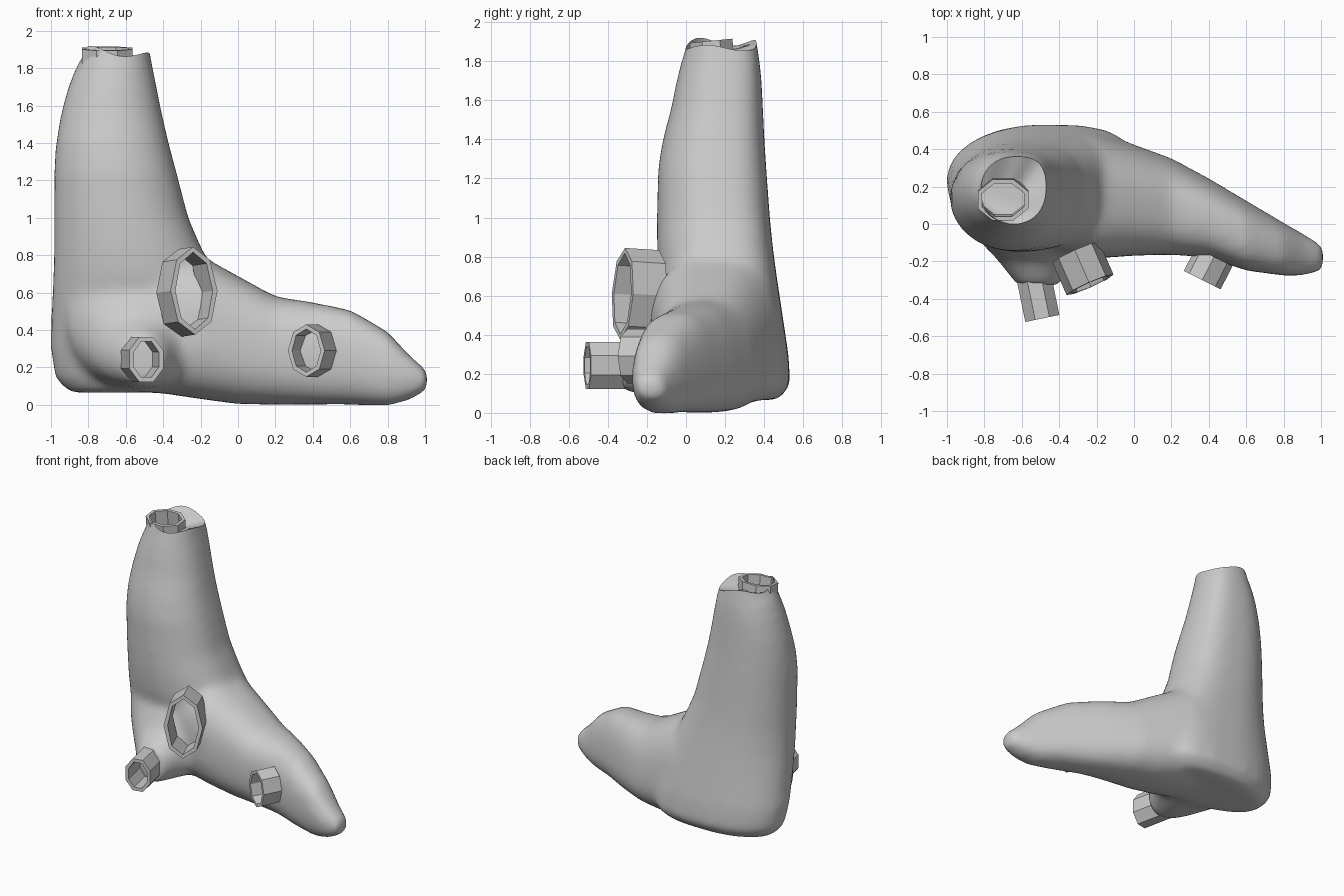
import bpy, bmesh, math
from mathutils import Vector

if "Cube" in bpy.data.objects:
    bpy.data.objects.remove(bpy.data.objects["Cube"])

SIDES = 32


def link(name, bm):
    me = bpy.data.meshes.new(name)
    bmesh.ops.recalc_face_normals(bm, faces=bm.faces)
    bm.to_mesh(me)
    bm.free()
    ob = bpy.data.objects.new(name, me)
    bpy.context.collection.objects.link(ob)
    return ob


def loft(bm, sections, place, ns, lean=0):
    """Closed skin through rounded boxes (t, u0, u1, v0, v1).
    ns: roundness per quadrant; lean narrows the +u side upward."""
    rings = []
    for t, u0, u1, v0, v1 in sections:
        ring = []
        for i in range(SIDES):
            a = 2 * math.pi * i / SIDES
            p = 2 / ns[i * 4 // SIDES]
            c, s = math.cos(a), math.sin(a)
            c, s = math.copysign(abs(c) ** p, c), math.copysign(abs(s) ** p, s)
            if c > 0:
                c *= 1 - lean * max(0, s + .5)
            u = (u0 + u1) / 2 + c * (u1 - u0) / 2
            v = (v0 + v1) / 2 + s * (v1 - v0) / 2
            ring.append(bm.verts.new(place(t, u, v)))
        rings.append(ring)
    for a, b in zip(rings, rings[1:]):
        for i in range(SIDES):
            j = (i + 1) % SIDES
            bm.faces.new((a[i], a[j], b[j], b[i]))
    bm.faces.new(rings[0])
    bm.faces.new(rings[-1])


# body: upright column, long toe and front lobe fused into one skin
bm = bmesh.new()
column = [(.065, -.90, -.1, .04, .47), (.14, -.98, .0, -.01, .535),
          (.3, -1.005, .0, -.05, .525), (.5, -1.0, -.05, -.1, .495),
          (.7, -.99, -.13, -.14, .465), (.85, -.985, -.2, -.15, .445),
          (1.0, -.985, -.265, -.15, .43), (1.25, -.985, -.33, -.145, .412),
          (1.4, -.975, -.37, -.12, .402), (1.55, -.95, -.405, -.08, .395),
          (1.7, -.91, -.435, -.05, .388), (1.8, -.87, -.455, -.025, .378),
          (1.9, -.82, -.475, .0, .36), (2.02, -.80, -.49, .01, .34)]
toe = [(-.6, -.05, .42, .08, .75), (-.4, -.15, .51, .06, .82),
       (-.2, -.185, .51, .03, .80), (0, -.17, .44, .003, .69),
       (.2, -.165, .365, .0, .58), (.4, -.18, .255, .0, .55),
       (.6, -.25, .135, .0, .51), (.8, -.277, .015, -.007, .395),
       (.92, -.275, -.055, .025, .265), (1.016, -.25, -.11, .08, .185)]
lobe = [(.2, -.97, -.1, .08, .95), (.0, -.91, -.15, .08, .85),
        (-.1, -.82, -.22, .085, .64), (-.2, -.725, -.33, .09, .46),
        (-.33, -.625, -.40, .11, .37)]
loft(bm, column, lambda t, u, v: (u, v, t), (3.2, 2.05, 1.95, 2.1))
loft(bm, toe, lambda t, u, v: (t, u, v), (2.6,) * 4, .14)
loft(bm, lobe, lambda t, u, v: (u, t, v), (2.1,) * 4)
raw = link("body_raw", bm)
m = raw.modifiers.new("fuse", 'REMESH')
m.mode = 'VOXEL'
m.voxel_size = 0.025
m = raw.modifiers.new("soften", 'SMOOTH')
m.factor = 0.5
m.iterations = 18
dg = bpy.context.evaluated_depsgraph_get()
me = bpy.data.meshes.new_from_object(raw.evaluated_get(dg))
bpy.data.objects.remove(raw)

# open the top with an uneven rim that closes in towards the off-centre mouth
bm = bmesh.new()
bm.from_mesh(me)
bmesh.ops.bisect_plane(bm, geom=bm.verts[:] + bm.edges[:] + bm.faces[:],
                       plane_co=(-.65, .17, 1.885), plane_no=(.1, 0, 1), clear_outer=True)
rim = [e for e in bm.edges if e.is_boundary]
mouth = Vector((-.70, .125))
mid = Vector((-.65, .175))
geo = bmesh.ops.extrude_edge_only(bm, edges=rim)["geom"]
for v in (g for g in geo if isinstance(g, bmesh.types.BMVert)):
    v.co.x = mouth.x + (v.co.x - mid.x) * .72
    v.co.y = mouth.y + (v.co.y - mid.y) * .6
    v.co.z -= .03
for v in bm.verts:
    w = max(0, min(1, (v.co.z - 1.8) / .1))
    a = math.atan2(v.co.y - mid.y, v.co.x - mid.x)
    v.co.z += w * .022 * math.sin(3 * a + 2.6)
body = link("hollow_body", bm)
bpy.ops.object.select_all(action='DESELECT')
body.select_set(True)
bpy.context.view_layer.objects.active = body
bpy.ops.object.shade_smooth_by_angle(angle=math.radians(45))


def port(name, face, axis, hw, hh, length, wall, turn):
    """Eight-sided tube, open in front, with its rear end sunk in the body."""
    ax = Vector(axis).normalized()
    side = Vector((0, 0, 1)).cross(ax).normalized()
    up = ax.cross(side)
    bm = bmesh.new()
    loops = []
    for back, t in ((length, 0), (0, 0), (0, wall), (length, wall)):
        ring = []
        for i in range(8):
            a = turn + i * math.pi / 4
            r = 1 / math.cos(turn)
            p = (Vector(face) - ax * back + side * (hw - t) * r * math.cos(a)
                 + up * (hh - t) * r * math.sin(a))
            ring.append(bm.verts.new(p))
        loops.append(ring)
    for a, b in zip(loops, loops[1:]):
        for i in range(8):
            j = (i + 1) % 8
            bm.faces.new((a[i], a[j], b[j], b[i]))
    return link(name, bm)


# side ports and the top mouth
port("large_port", (-.235, -.325, .61), (.4, -.91, .06), .137, .235, .19, .028, 0)
port("heel_port", (-.49, -.505, .243), (.2, -.97, 0), .093, .12, .26, .025, math.pi / 8)
port("toe_port", (.365, -.30, .29), (-.45, -.89, 0), .11, .14, .14, .024, 0)
port("top_port", (-.70, .128, 1.905), (0, -.1, 1), .135, .11, .12, .022, math.pi / 8)
